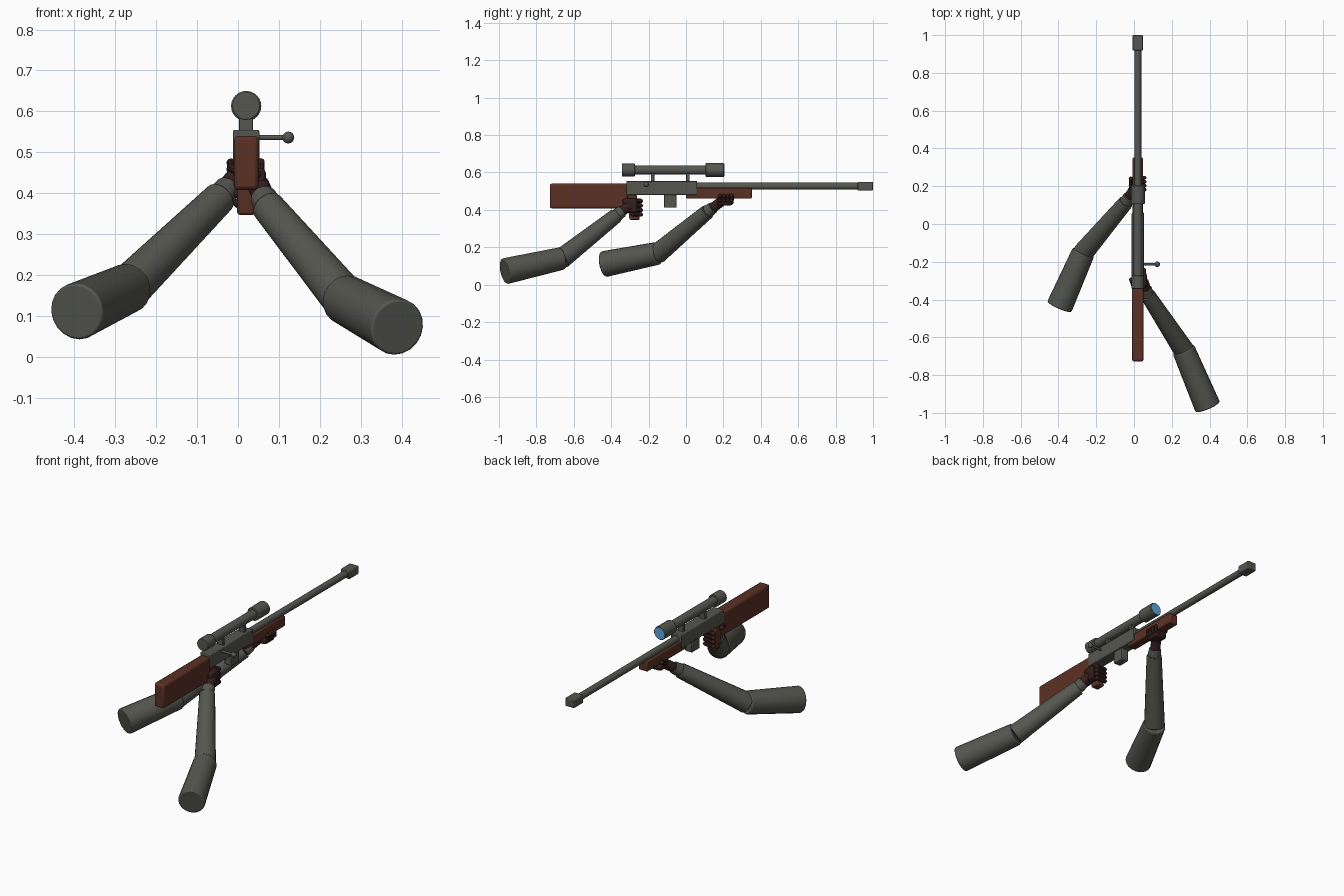
import bpy, bmesh, math
from mathutils import Vector

if "Cube" in bpy.data.objects:
    bpy.data.objects.remove(bpy.data.objects["Cube"])

CX = 0.02  # rifle centre line


def material(name, rgb):
    m = bpy.data.materials.new(name)
    m.diffuse_color = (*rgb, 1)
    m.use_nodes = True
    m.node_tree.nodes["Principled BSDF"].inputs["Base Color"].default_value = m.diffuse_color
    return m


METAL = material("grey green", (0.092, 0.094, 0.08))
WOOD = material("red brown wood", (0.105, 0.031, 0.018))
SKIN = material("dark brown", (0.036, 0.014, 0.013))
GLASS = material("blue glass", (0.12, 0.38, 0.70))


def finish(name, bm, mat, bevel=0, segments=2, smooth=True):
    me = bpy.data.meshes.new(name)
    bmesh.ops.recalc_face_normals(bm, faces=bm.faces)
    bm.to_mesh(me)
    bm.free()
    ob = bpy.data.objects.new(name, me)
    bpy.context.collection.objects.link(ob)
    me.materials.append(mat)
    if bevel:
        mod = ob.modifiers.new("bevel", "BEVEL")
        mod.width, mod.segments = bevel, segments
        mod.limit_method, mod.angle_limit = "ANGLE", math.radians(40)
    if smooth:
        bpy.ops.object.select_all(action="DESELECT")
        ob.select_set(True)
        bpy.context.view_layer.objects.active = ob
        bpy.ops.object.shade_smooth_by_angle(angle=math.radians(35))
    return ob


def box(name, lo, hi, mat, bevel=0.004, shear=0):
    """Box between two corners; shear slides the bottom along y."""
    bm = bmesh.new()
    bmesh.ops.create_cube(bm, size=1)
    lo, hi = Vector(lo), Vector(hi)
    for v in bm.verts:
        low = v.co.z < 0
        v.co = Vector((lo[i] + (v.co[i] + 0.5) * (hi[i] - lo[i]) for i in range(3)))
        if low:
            v.co.y += shear
    return finish(name, bm, mat, bevel)


def tube(name, a, b, r1, r2, mat, sides=20, bevel=0.0):
    """Capped, tapered cylinder from a to b."""
    a, b = Vector(a), Vector(b)
    bm = bmesh.new()
    bmesh.ops.create_cone(bm, cap_ends=True, segments=sides, radius1=r1, radius2=r2, depth=(b - a).length)
    q = (b - a).to_track_quat("Z", "Y")
    for v in bm.verts:
        v.co = q @ v.co + (a + b) / 2
    return finish(name, bm, mat, bevel)


def ball(name, c, r, mat, scale=(1, 1, 1)):
    bm = bmesh.new()
    bmesh.ops.create_uvsphere(bm, u_segments=16, v_segments=10, radius=r)
    for v in bm.verts:
        v.co = Vector((v.co[i] * scale[i] + c[i] for i in range(3)))
    return finish(name, bm, mat)


def finger(name, pts, r):
    """Bent digit made of short rounded segments."""
    for i, (a, b) in enumerate(zip(pts, pts[1:])):
        tube(f"{name}_segment_{i + 1}", a, b, r, r, SKIN, 10)
    for i, p in enumerate(pts):
        ball(f"{name}_knuckle_{i + 1}", p, r, SKIN)


# Stock, grip and fore-end
box("stock", (CX - 0.03, -0.728, 0.408), (CX + 0.03, -0.31, 0.54), WOOD, 0.01)
box("grip", (CX - 0.022, -0.32, 0.347), (CX + 0.022, -0.265, 0.49), WOOD, 0.006, shear=0.018)
box("fore_end", (CX - 0.027, 0.0, 0.46), (CX + 0.027, 0.352, 0.518), WOOD, 0.006)

# Receiver, magazine, barrel and muzzle
box("receiver", (CX - 0.032, -0.318, 0.479), (CX + 0.032, 0.06, 0.555), METAL)
box("magazine", (CX - 0.022, -0.118, 0.413), (CX + 0.022, -0.05, 0.49), METAL)
tube("barrel", (CX, 0.04, 0.527), (CX, 0.94, 0.527), 0.0185, 0.0185, METAL)
box("muzzle", (CX - 0.027, 0.918, 0.504), (CX + 0.027, 1.0, 0.55), METAL)

# Bolt handle
tube("bolt_handle", (CX, -0.213, 0.536), (0.12, -0.213, 0.536), 0.0065, 0.0065, METAL, 12)
ball("bolt_knob", (0.123, -0.213, 0.536), 0.0145, METAL)

# Scope
SZ = 0.613
tube("scope_tube", (CX, -0.29, SZ), (CX, 0.12, SZ), 0.025, 0.025, METAL, 24)
tube("scope_eyepiece", (CX, -0.343, SZ), (CX, -0.273, SZ), 0.034, 0.034, METAL, 24, 0.003)
tube("scope_objective", (CX, 0.105, SZ), (CX, 0.203, SZ), 0.037, 0.037, METAL, 24, 0.003)
tube("scope_lens", (CX, 0.201, SZ), (CX, 0.206, SZ), 0.032, 0.032, GLASS, 24)
for name, y in (("rear", -0.178), ("front", 0.01)):
    box(name + "_scope_mount", (CX - 0.017, y - 0.009, 0.545), (CX + 0.017, y + 0.009, 0.6), METAL, 0.002)

# Sleeved arms: shoulder, elbow, wrist, hand
ARMS = {
    "right": ((0.39, -0.968, 0.072), (0.262, -0.665, 0.14), (0.072, -0.375, 0.368), (0.05, -0.305, 0.42)),
    "left": ((-0.395, -0.438, 0.11), (-0.268, -0.150, 0.168), (-0.043, 0.115, 0.39), (0.0, 0.185, 0.442)),
}
for side, pts in ARMS.items():
    sh, el, wr, ha = map(Vector, pts)
    fore = (wr - el).normalized()
    tube(side + "_upper_sleeve", sh, el, 0.07, 0.061, METAL, 20, 0.006)
    tube(side + "_forearm_sleeve", el - fore * 0.005, wr, 0.055, 0.04, METAL, 20, 0.003)
    cuff = wr + (ha - wr).normalized() * 0.042
    tube(side + "_cuff", wr, cuff, 0.035, 0.032, METAL, 20, 0.003)
    tube(side + "_wrist", wr, ha, 0.027, 0.027, SKIN, 16)

# Right hand around the grip
box("right_palm", (0.03, -0.335, 0.385), (0.068, -0.26, 0.462), SKIN, 0.012)
for i in range(4):
    z = 0.449 - i * 0.024
    finger(f"right_finger_{i + 1}", [(0.056, -0.285, z), (0.052, -0.244, z), (0.0, -0.242, z - 0.002)], 0.0115)
finger("right_thumb", [(0.045, -0.33, 0.445), (0.0, -0.335, 0.455), (-0.014, -0.295, 0.462)], 0.012)

# Left hand cupped under the fore-end
box("left_palm", (-0.018, 0.165, 0.424), (0.055, 0.25, 0.462), SKIN, 0.012)
for i in range(4):
    y = 0.182 + i * 0.021
    finger(f"left_finger_{i + 1}", [(0.04, y, 0.44), (0.055, y, 0.452), (0.055, y, 0.475)], 0.0105)
finger("left_thumb", [(-0.005, 0.195, 0.445), (-0.017, 0.205, 0.458), (-0.017, 0.24, 0.474)], 0.011)
